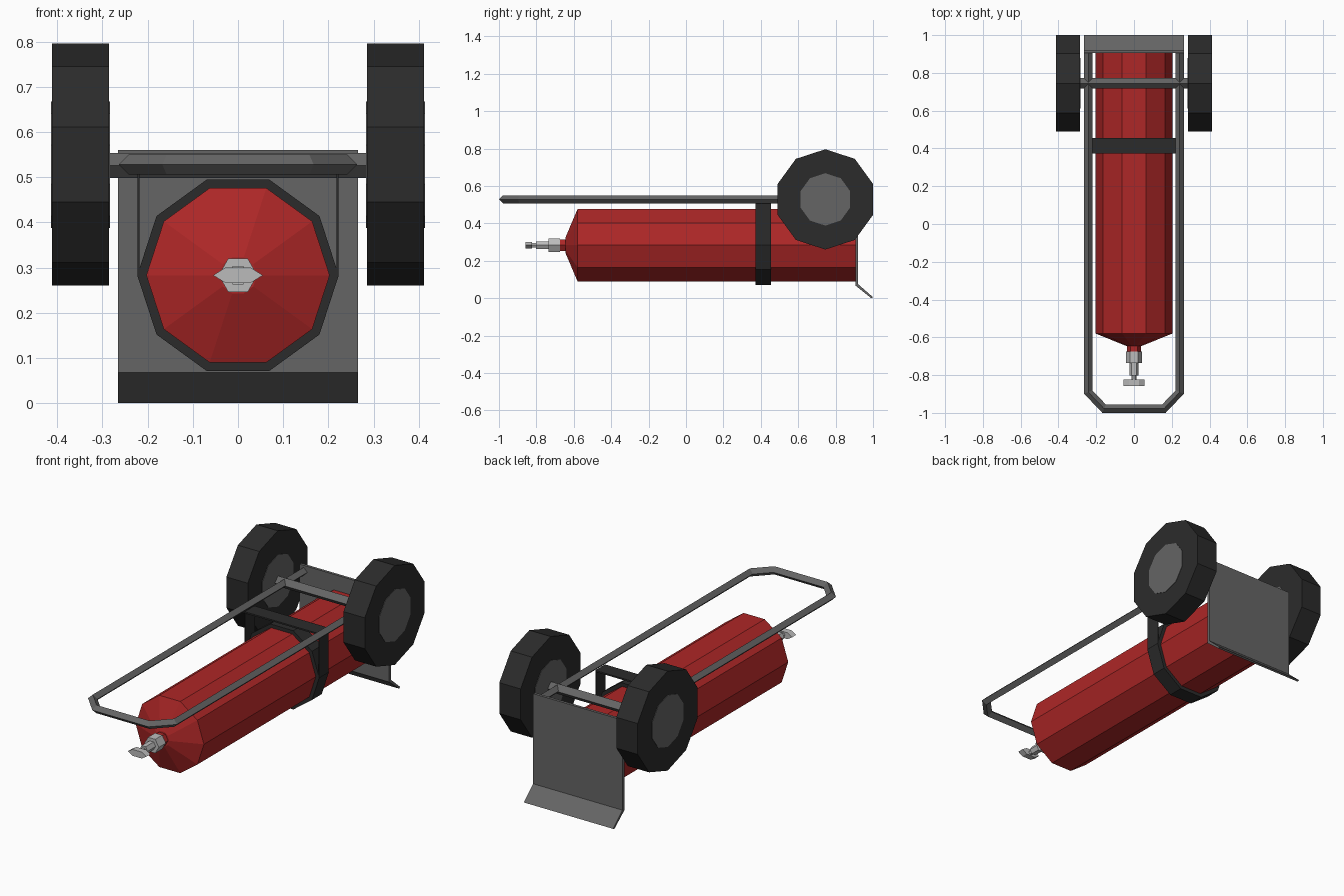
import bpy, bmesh, math
from mathutils import Vector

if "Cube" in bpy.data.objects:
    bpy.data.objects.remove(bpy.data.objects["Cube"])


def material(name, v):
    m = bpy.data.materials.new(name)
    m.diffuse_color = (*v, 1)
    m.use_nodes = True
    m.node_tree.nodes["Principled BSDF"].inputs["Base Color"].default_value = m.diffuse_color
    return m


RED = material("red_paint", (0.42, 0.02, 0.02))
DARK = material("dark_rubber", (0.024, 0.024, 0.024))
STEEL = material("grey_steel", (0.13, 0.13, 0.13))
LIGHT = material("bright_metal", (0.5, 0.5, 0.5))


def skin(name, rings, mat, loop=False):
    """Join equal-sized rings of points with quads, capping open ends."""
    bm = bmesh.new()
    vs = [[bm.verts.new(p) for p in ring] for ring in rings]
    n = len(vs[0])
    pairs = list(zip(vs, vs[1:])) + ([(vs[-1], vs[0])] if loop else [])
    for a, b in pairs:
        for i in range(n):
            j = (i + 1) % n
            bm.faces.new((a[i], a[j], b[j], b[i]))
    if not loop:
        bm.faces.new(vs[0])
        bm.faces.new(vs[-1])
    bmesh.ops.recalc_face_normals(bm, faces=bm.faces)
    me = bpy.data.meshes.new(name)
    bm.to_mesh(me)
    bm.free()
    me.materials.append(mat)
    ob = bpy.data.objects.new(name, me)
    bpy.context.collection.objects.link(ob)
    return ob


def lathe_y(name, profile, n, mat, flat=1.0, loop=False):
    """Faceted turning about the tank axis; profile is (y, radius)."""
    turn = [2 * math.pi * i / n for i in range(n)]
    return skin(name, [[(r * math.cos(a), y, 0.283 + flat * r * math.sin(a)) for a in turn]
                       for y, r in profile], mat, loop)


def rod_x(name, x0, x1, y, z, r, n, mat):
    """Faceted rod along x with a corner pointing up."""
    turn = [2 * math.pi * i / n for i in range(n)]
    return skin(name, [[(x, y + r * math.sin(a), z + r * math.cos(a)) for a in turn]
                       for x in (x0, x1)], mat)


def extrude_x(name, profile, half, mat):
    return skin(name, [[(x, y, z) for y, z in profile] for x in (-half, half)], mat)


# Gas tank, neck and valve
lathe_y("tank", [(0.905, 0.203), (-0.58, 0.203), (-0.645, 0.042)], 10, RED)
lathe_y("tank_neck", [(-0.63, 0.036), (-0.68, 0.036)], 6, RED)
lathe_y("valve", [(-0.675, 0.043), (-0.735, 0.043), (-0.735, 0.024), (-0.803, 0.024),
                  (-0.803, 0.013), (-0.83, 0.013)], 6, LIGHT)
lathe_y("valve_handle", [(-0.824, 0.055), (-0.858, 0.055)], 6, LIGHT, flat=0.36)

# Band around the tank, and the thin strap hanging it from the rails
lathe_y("tank_band", [(0.372, 0.223), (0.455, 0.223), (0.455, 0.200), (0.372, 0.200)],
        10, DARK, loop=True)
strap = [(-0.222, 0.283), (-0.222, 0.52), (0.222, 0.52), (0.222, 0.283),
         (0.218, 0.283), (0.218, 0.512), (-0.218, 0.512), (-0.218, 0.283)]
skin("band_strap", [[(x, y, z) for x, z in strap] for y in (0.372, 0.455)], DARK)

# Handle rail: diamond section swept round a chamfered U with mitred corners
half = [(0.242, 0.91), (0.242, -0.89), (0.158, -0.978)]
path = [Vector(p) for p in half] + [Vector((-x, y)) for x, y in reversed(half)]
rings, r = [], 0.022
for i, p in enumerate(path):
    d0 = (p - path[max(i - 1, 0)]).normalized()
    d1 = (path[min(i + 1, len(path) - 1)] - p).normalized()
    t = (d0 + d1).normalized()
    d = d1 if d1.length else d0
    m = Vector((t.y, -t.x)) * r / t.dot(d)
    rings.append([(p.x + m.x, p.y + m.y, 0.528), (p.x, p.y, 0.528 + r),
                  (p.x - m.x, p.y - m.y, 0.528), (p.x, p.y, 0.528 - r)])
skin("handle_rail", rings, STEEL)

# Toe plate with bent lip
extrude_x("toe_plate", [(0.905, 0.56), (0.92, 0.56), (0.92, 0.075), (1.0, 0.005),
                        (0.99, 0.0), (0.905, 0.068)], 0.266, STEEL)

# Axle and wheels
rod_x("axle", -0.29, 0.29, 0.745, 0.526, 0.028, 4, STEEL)
for side, s in (("left", -1), ("right", 1)):
    rod_x(side + "_wheel", s * 0.285, s * 0.412, 0.745, 0.528, 0.268, 10, DARK)
    rod_x(side + "_hub", s * 0.283, s * 0.414, 0.745, 0.528, 0.14, 10, STEEL)
